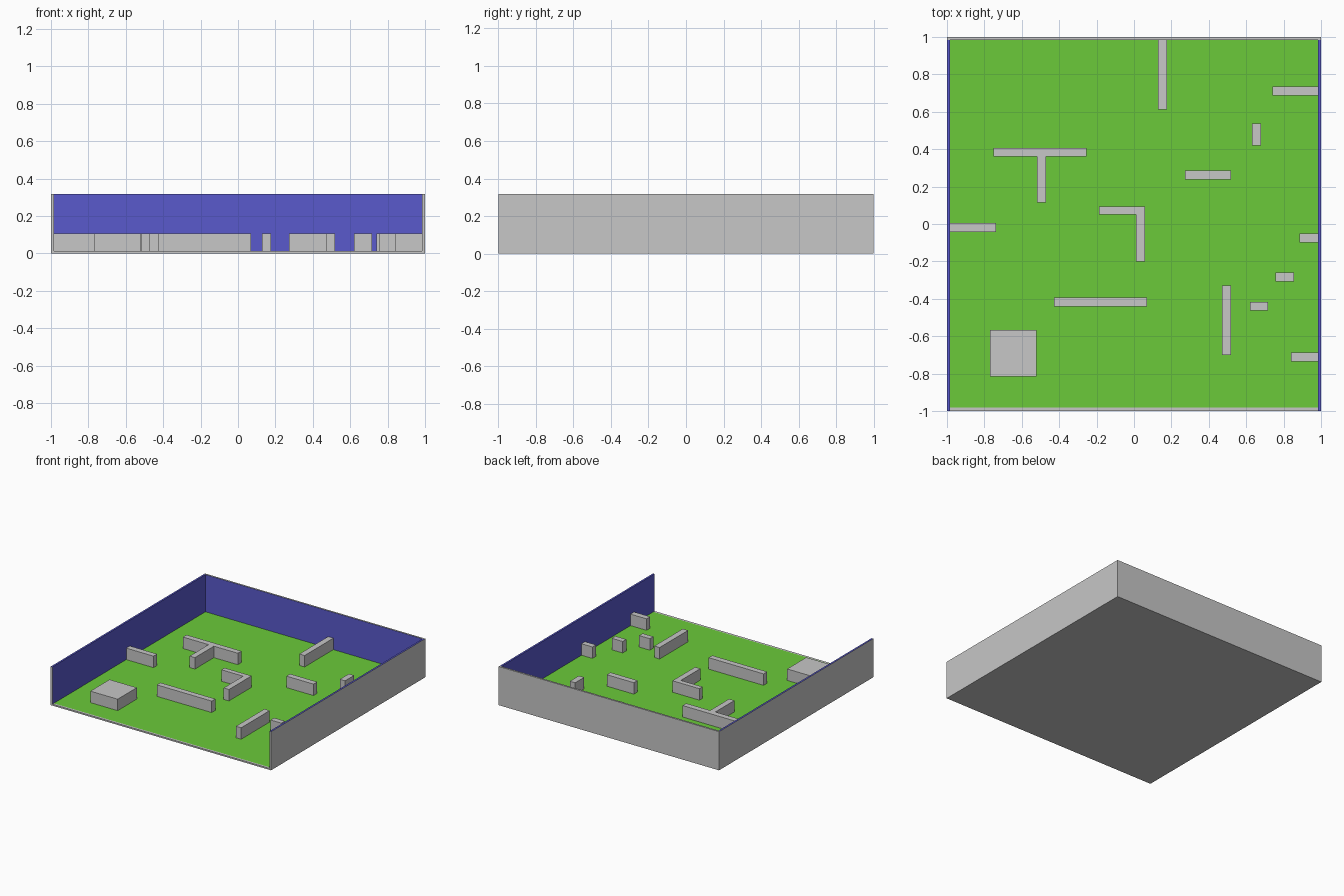
import bpy, bmesh
from mathutils import Vector

if "Cube" in bpy.data.objects:
    bpy.data.objects.remove(bpy.data.objects["Cube"])


def material(name, rgb):
    m = bpy.data.materials.new(name)
    m.diffuse_color = (*rgb, 1)
    m.use_nodes = True
    m.node_tree.nodes["Principled BSDF"].inputs["Base Color"].default_value = m.diffuse_color
    return m


GRAY = material("stone gray", (0.57, 0.57, 0.57))
GREEN = material("grass green", (0.147, 0.59, 0.042))
BLUE = material("wall blue", (0.1, 0.1, 0.604))

EDGE = 0.985      # inner limit of the outer walls
FLOOR = 0.012     # floor thickness
WALL = 0.317      # outer wall height
BLOCK = 0.106     # obstacle height


def finish(name, bm, mats):
    me = bpy.data.meshes.new(name)
    bm.normal_update()
    bm.to_mesh(me)
    bm.free()
    for m in mats:
        me.materials.append(m)
    ob = bpy.data.objects.new(name, me)
    bpy.context.collection.objects.link(ob)
    return ob


def box(name, x0, x1, y0, y1, z0, z1, mats=(GRAY,), painted=None, cut_y=None):
    """Box from its limits; faces that pass the painted test get the second material."""
    bm = bmesh.new()
    bmesh.ops.create_cube(bm, size=1)
    for v in bm.verts:
        v.co = Vector((x1 if v.co.x > 0 else x0,
                       y1 if v.co.y > 0 else y0,
                       z1 if v.co.z > 0 else z0))
    if cut_y is not None:
        bmesh.ops.bisect_plane(bm, geom=bm.verts[:] + bm.edges[:] + bm.faces[:],
                               plane_co=(0, cut_y, 0), plane_no=(0, 1, 0))
    bm.normal_update()
    if painted:
        for f in bm.faces:
            f.material_index = int(painted(f))
    return finish(name, bm, mats)


# Floor: grass on top, with a bare strip along the open front
box("floor", -EDGE, EDGE, -1, EDGE, 0, FLOOR, (GRAY, GREEN),
    lambda f: f.normal.z > 0.5 and f.calc_center_median().y > -0.98, cut_y=-0.982)

# Outer walls: blue inside, gray outside
box("back_wall", -1, 1, EDGE, 1, 0, WALL, (GRAY, BLUE), lambda f: f.normal.y < -0.5)
for side, s in (("left", -1), ("right", 1)):
    xs = sorted((s * EDGE, s))
    box(side + "_wall", *xs, -1, EDGE, 0, WALL, (GRAY, BLUE),
        lambda f: f.normal.x * s < -0.5 or f.normal.z > 0.5)

# Obstacles on the floor: x and y limits
obstacles = {
    "back_barrier": (0.128, 0.176, 0.612, EDGE),
    "back_right_barrier": (0.74, EDGE, 0.686, 0.735),
    "small_post": (0.63, 0.678, 0.42, 0.538),
    "middle_right_barrier": (0.273, 0.519, 0.238, 0.286),
    "tee_bar": (-0.752, -0.254, 0.36, 0.407),
    "tee_stem": (-0.519, -0.471, 0.114, 0.36),
    "corner_bar": (-0.187, 0.058, 0.052, 0.093),
    "corner_stem": (0.01, 0.058, -0.2, 0.052),
    "left_barrier": (-EDGE, -0.738, -0.042, 0.005),
    "right_stub": (0.886, EDGE, -0.098, -0.052),
    "outer_block": (0.757, 0.856, -0.307, -0.26),
    "inner_block": (0.62, 0.717, -0.462, -0.416),
    "front_right_barrier": (0.471, 0.519, -0.7, -0.33),
    "front_barrier": (-0.428, 0.07, -0.441, -0.394),
    "square_platform": (-0.77, -0.522, -0.815, -0.566),
    "front_right_stub": (0.84, EDGE, -0.735, -0.688),
}
for name, limits in obstacles.items():
    box(name, *limits, FLOOR, BLOCK)
